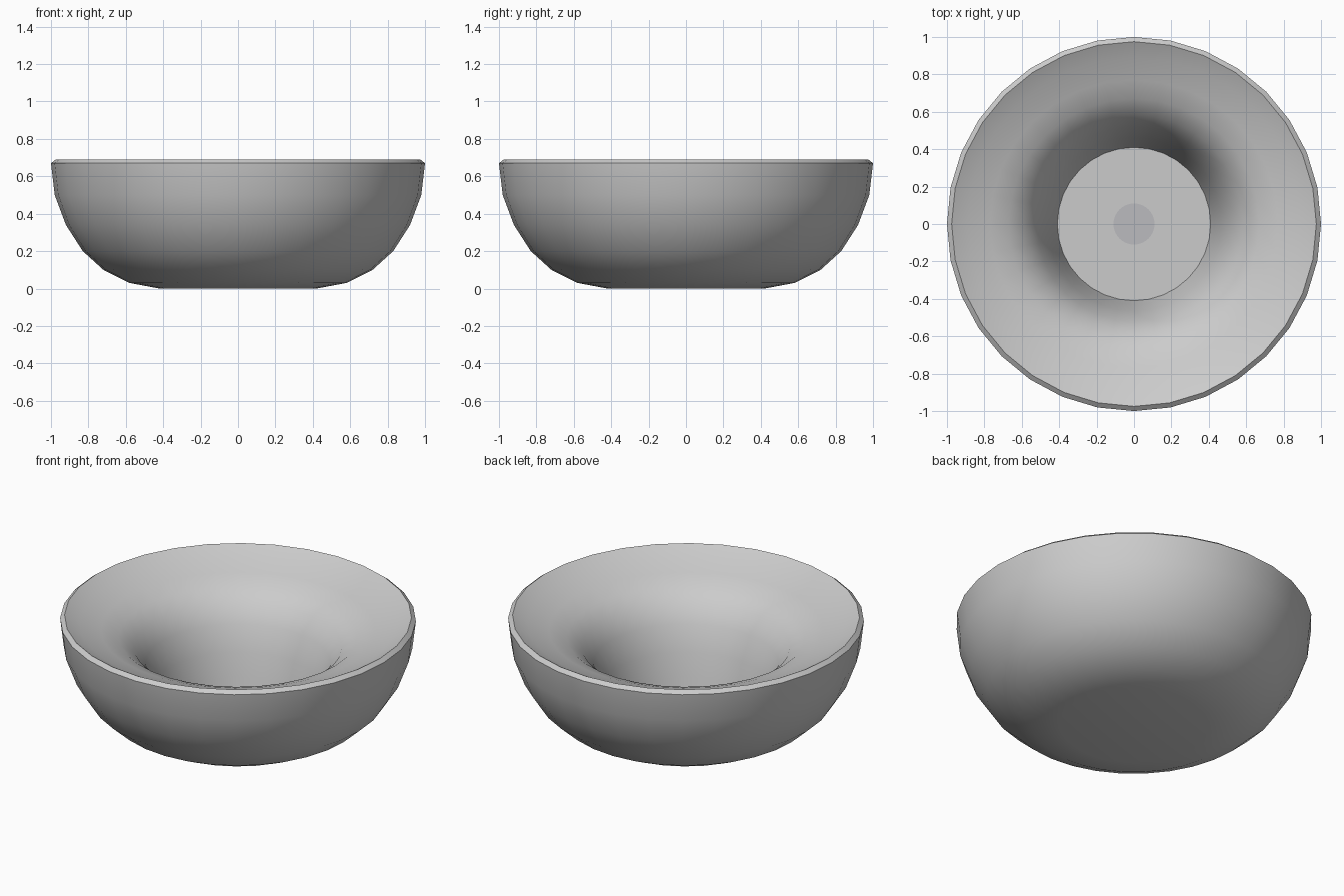
import bpy, bmesh, math

if "Cube" in bpy.data.objects:
    bpy.data.objects.remove(bpy.data.objects["Cube"])

SIDES = 32


def lathe(name, profile, closed_profile=False):
    """Spin (radius, z) points around z; points with radius 0 become poles."""
    bm = bmesh.new()
    rings = []
    for r, z in profile:
        if r == 0:
            rings.append([bm.verts.new((0, 0, z))] * SIDES)
        else:
            rings.append([bm.verts.new((r * math.cos(2 * math.pi * i / SIDES),
                                        r * math.sin(2 * math.pi * i / SIDES), z))
                          for i in range(SIDES)])
    for a, b in zip(rings, rings[1:]):
        for i in range(SIDES):
            j = (i + 1) % SIDES
            bm.faces.new(dict.fromkeys((a[i], a[j], b[j], b[i])))
    bmesh.ops.recalc_face_normals(bm, faces=bm.faces)
    mesh = bpy.data.meshes.new(name)
    bm.to_mesh(mesh)
    bm.free()
    obj = bpy.data.objects.new(name, mesh)
    bpy.context.collection.objects.link(obj)
    bpy.ops.object.select_all(action='DESELECT')
    obj.select_set(True)
    bpy.context.view_layer.objects.active = obj
    bpy.ops.object.shade_smooth_by_angle(angle=math.radians(32))
    return obj


# Basin: rounded outside, chamfered rim, funnel-shaped inside, flat floor
outside = [(0, 0), (0.42, 0), (0.58, 0.03), (0.72, 0.10), (0.83, 0.20),
           (0.92, 0.34), (0.98, 0.50), (1.0, 0.67)]
inside = [(0.975, 0.69), (0.89, 0.645), (0.77, 0.605), (0.67, 0.565),
          (0.585, 0.50), (0.52, 0.40), (0.465, 0.25), (0.43, 0.11),
          (0.41, 0.03), (0, 0.03)]
lathe("basin", outside + inside)

# Drain: thin grey disc in the middle of the floor
drain = lathe("drain", [(0, 0.025), (0.11, 0.025), (0.11, 0.034), (0, 0.034)])
grey = bpy.data.materials.new("drain_grey")
grey.diffuse_color = (0.5, 0.5, 0.52, 1)
grey.use_nodes = True
grey.node_tree.nodes["Principled BSDF"].inputs["Base Color"].default_value = grey.diffuse_color
drain.data.materials.append(grey)
